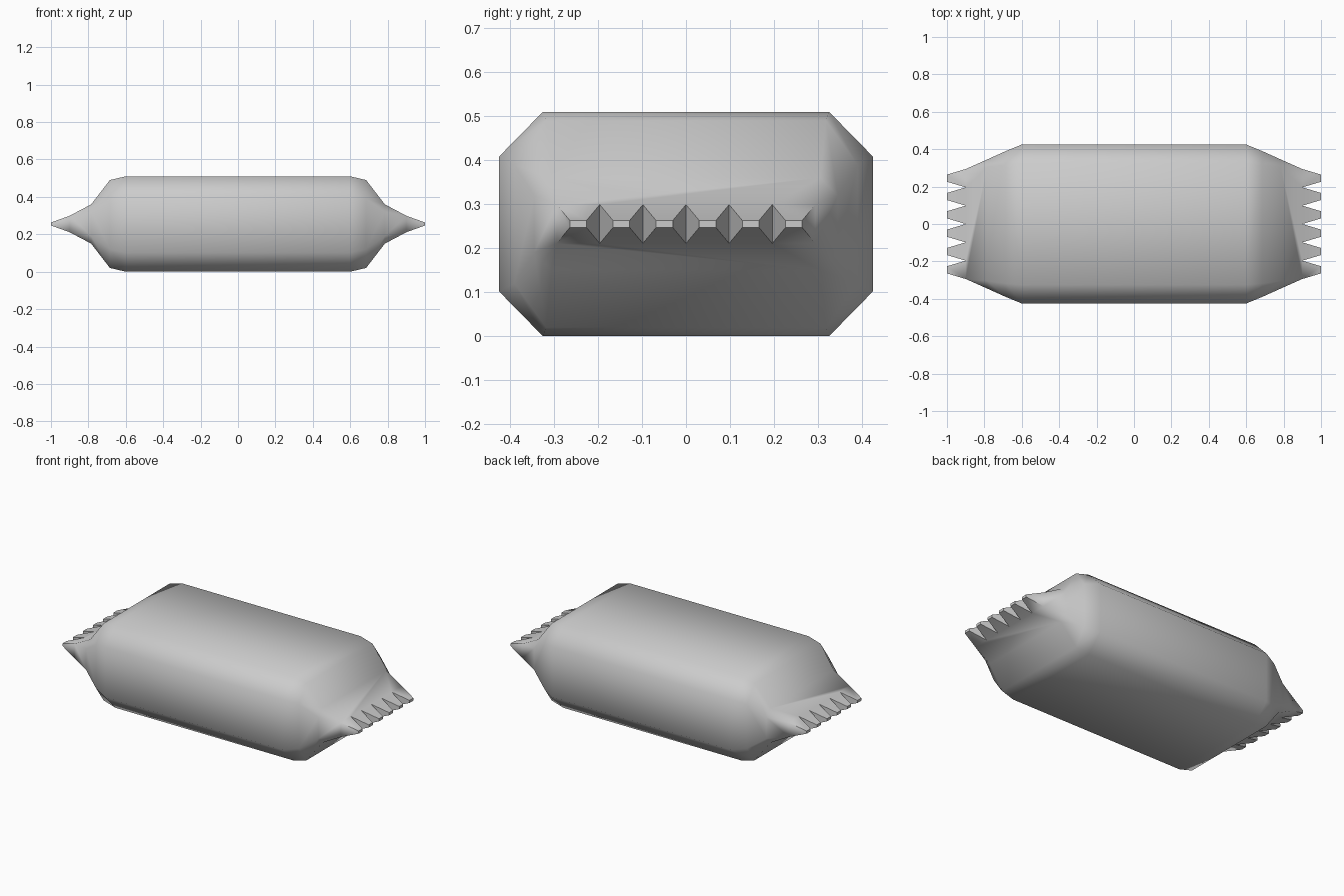
import bpy, bmesh, math

cube = bpy.data.objects.get("Cube")
if cube:
    bpy.data.objects.remove(cube)

MID = 0.255      # height of the seal line
TEETH = 6
PITCH = 0.098

# Stations from the middle outwards: x, half width, half height, flat half width, flat half height
STATIONS = [(0.6, 0.425, 0.255, 0.325, 0.153),
            (0.685, 0.39, 0.235, 0.318, 0.135),
            (0.785, 0.345, 0.105, 0.305, 0.065)]

bm = bmesh.new()


def octagon(side, station):
    x, w, h, fw, fh = station
    quarter = [(fw, h), (w, fh), (w, -fh), (fw, -h)]
    ring = quarter + [(-y, z) for y, z in reversed(quarter)]
    return [bm.verts.new((side * x, y, MID + z)) for y, z in ring]


def bridge(a, b):
    for i in range(8):
        j = (i + 1) % 8
        bm.faces.new((a[i], a[j], b[j], b[i]))


def row(x, ys, z):
    return [bm.verts.new((x, y, MID + z)) for y in ys]


def crimped_end(side, ring):
    # Flattened seal, ending in a zigzag of blunt teeth
    valleys = [(i - TEETH / 2) * PITCH for i in range(TEETH + 1)]
    top = row(side * 0.9, valleys, 0.044)
    low = row(side * 0.9, valleys, -0.044)
    bm.faces.new([ring[7], ring[0]] + top[::-1])
    bm.faces.new([ring[4], ring[3]] + low[::-1])
    bm.faces.new((ring[0], ring[1], top[-1]))
    bm.faces.new((ring[1], ring[2], low[-1], top[-1]))
    bm.faces.new((ring[2], ring[3], low[-1]))
    bm.faces.new((ring[4], ring[5], low[0]))
    bm.faces.new((ring[5], ring[6], top[0], low[0]))
    bm.faces.new((ring[6], ring[7], top[0]))
    for i in range(TEETH):
        centre = (valleys[i] + valleys[i + 1]) / 2
        ys = (centre - 0.019, centre + 0.019)
        a, b = row(side, ys, 0.008)
        c, d = row(side, ys, -0.008)
        bm.faces.new((top[i], top[i + 1], b, a))
        bm.faces.new((low[i], low[i + 1], d, c))
        bm.faces.new((top[i], low[i], c, a))
        bm.faces.new((top[i + 1], low[i + 1], d, b))
        bm.faces.new((a, b, d, c))


# Wrapper body and both ends
inner = []
for side in (-1, 1):
    rings = [octagon(side, s) for s in STATIONS]
    for a, b in zip(rings, rings[1:]):
        bridge(a, b)
    crimped_end(side, rings[-1])
    inner.append(rings[0])
bridge(*inner)
bmesh.ops.recalc_face_normals(bm, faces=bm.faces)

mesh = bpy.data.meshes.new("wrapper")
bm.to_mesh(mesh)
bm.free()
wrapper = bpy.data.objects.new("wrapper", mesh)
bpy.context.collection.objects.link(wrapper)

# Plain grey foil
grey = bpy.data.materials.new("light grey")
grey.use_nodes = True
colour = (0.6, 0.6, 0.6, 1)
grey.diffuse_color = colour
grey.node_tree.nodes["Principled BSDF"].inputs["Base Color"].default_value = colour
mesh.materials.append(grey)

# Soft body, crisp teeth
bpy.ops.object.select_all(action="DESELECT")
wrapper.select_set(True)
bpy.context.view_layer.objects.active = wrapper
bpy.ops.object.shade_smooth_by_angle(angle=math.radians(50))
